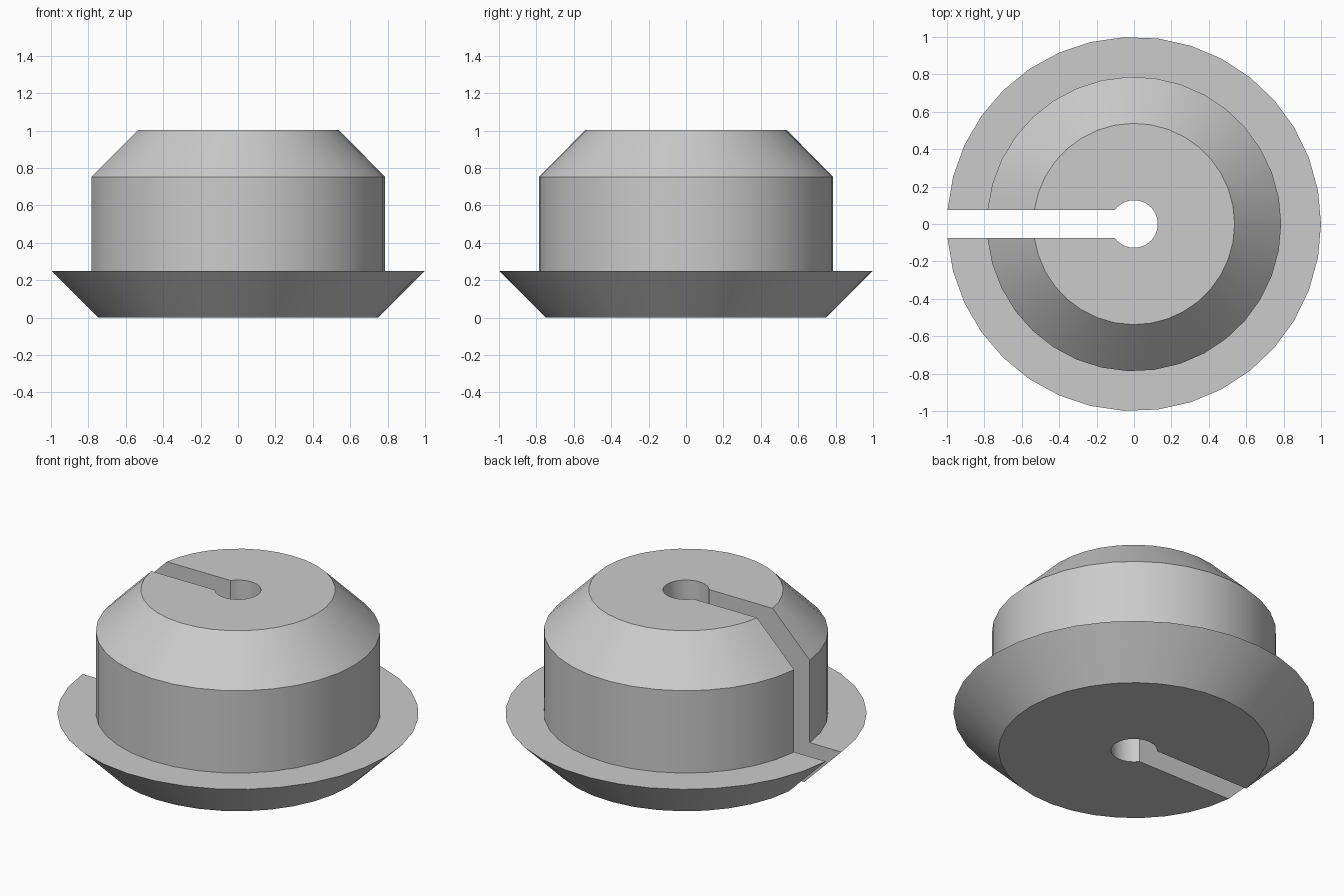
import bpy, bmesh, math

cube = bpy.data.objects.get("Cube")
if cube:
    bpy.data.objects.remove(cube, do_unlink=True)

SEGMENTS = 34
SLOT_HALF = 0.075
CENTRE_X = 0.0

# Closed cross-section (radius, height): hole, flared rim, body, chamfered top
PROFILE = [(0.127, 0), (0.75, 0), (1.0, 0.25), (0.787, 0.25),
           (0.787, 0.753), (0.538, 1.003), (0.127, 1.003)]


def arc(bm, radius, height):
    """Arc of points that stops at both parallel walls of the slot."""
    gap = math.asin(SLOT_HALF / radius)
    sweep = 2 * (math.pi - gap)
    points = []
    for i in range(SEGMENTS + 1):
        a = -math.pi + gap + sweep * i / SEGMENTS
        points.append(bm.verts.new((CENTRE_X + radius * math.cos(a),
                                    radius * math.sin(a), height)))
    return points


# Skin the section around the axis
bm = bmesh.new()
rings = [arc(bm, r, z) for r, z in PROFILE]
for k, ring in enumerate(rings):
    following = rings[(k + 1) % len(rings)]
    for i in range(SEGMENTS):
        bm.faces.new((ring[i], ring[i + 1], following[i + 1], following[i]))

# Flat slot walls
for end in (0, -1):
    bm.faces.new([ring[end] for ring in rings])
bmesh.ops.recalc_face_normals(bm, faces=bm.faces)

mesh = bpy.data.meshes.new("slotted_plug")
bm.to_mesh(mesh)
bm.free()
plug = bpy.data.objects.new("slotted_plug", mesh)
bpy.context.collection.objects.link(plug)

# Plain grey
grey = bpy.data.materials.new("light_grey")
grey.use_nodes = True
colour = (0.6, 0.6, 0.6, 1)
grey.diffuse_color = colour
grey.node_tree.nodes["Principled BSDF"].inputs["Base Color"].default_value = colour
mesh.materials.append(grey)

# Smooth round walls with crisp rims
bpy.ops.object.select_all(action="DESELECT")
plug.select_set(True)
bpy.context.view_layer.objects.active = plug
bpy.ops.object.shade_smooth_by_angle(angle=math.radians(30))
